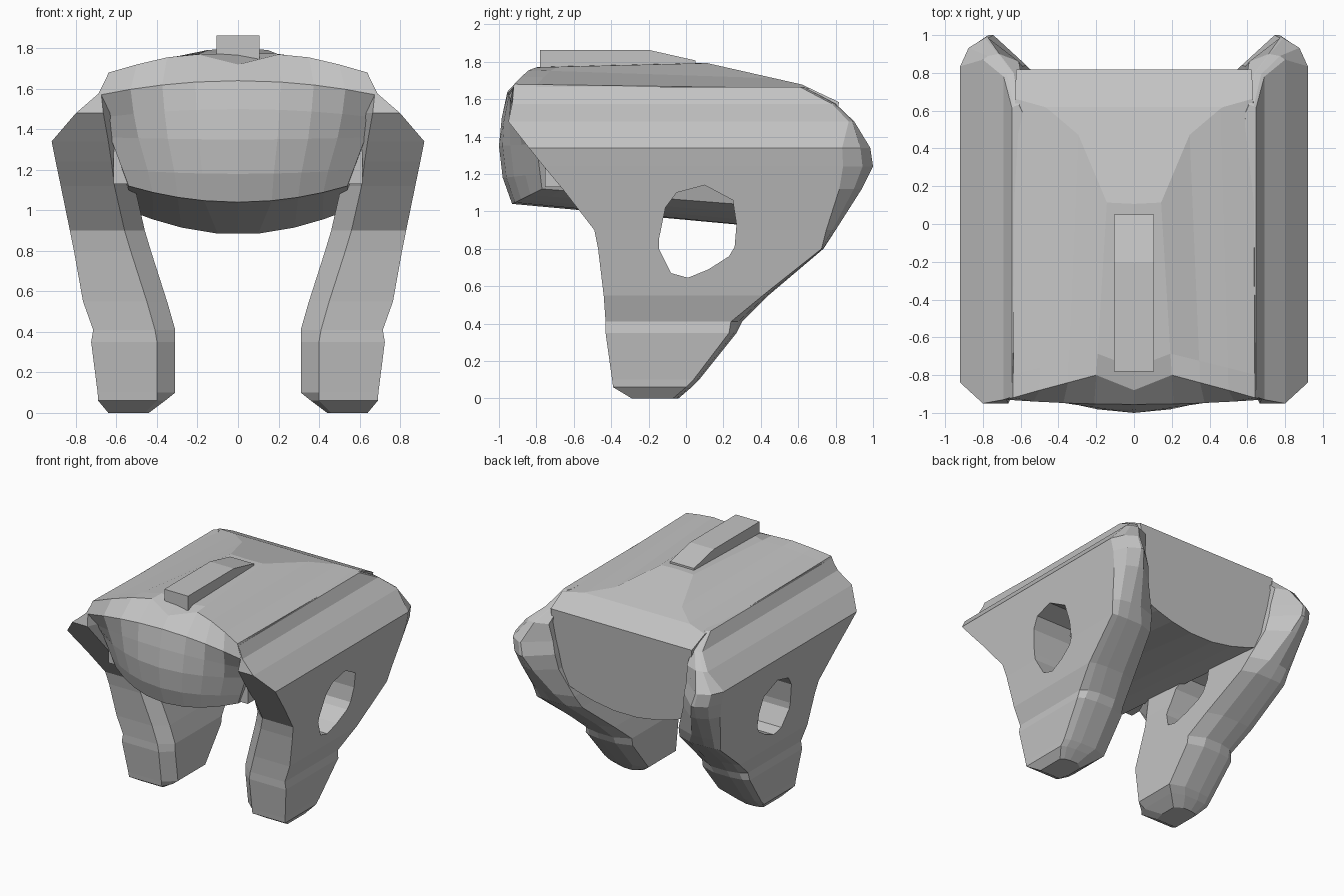
import bpy, bmesh
from mathutils import Vector

if "Cube" in bpy.data.objects:
    bpy.data.objects.remove(bpy.data.objects["Cube"])

grey = bpy.data.materials.new("light grey")
grey.diffuse_color = (0.55, 0.55, 0.55, 1)
grey.use_nodes = True
grey.node_tree.nodes["Principled BSDF"].inputs["Base Color"].default_value = grey.diffuse_color


def finish(bm, name):
    bmesh.ops.recalc_face_normals(bm, faces=bm.faces)
    me = bpy.data.meshes.new(name)
    bm.to_mesh(me)
    bm.free()
    me.materials.append(grey)
    ob = bpy.data.objects.new(name, me)
    bpy.context.collection.objects.link(ob)
    return ob


def loft(rings, cap_start=True):
    bm = bmesh.new()
    vs = [[bm.verts.new(p) for p in r] for r in rings]
    n = len(vs[0])
    for a, b in zip(vs, vs[1:]):
        for i in range(n):
            j = (i + 1) % n
            bm.faces.new((a[i], a[j], b[j], b[i]))
    if cap_start:
        bm.faces.new(vs[0])
    bm.faces.new(vs[-1])
    return bm


def box(x0, x1, y0, y1, z0, z1):
    return loft([[(x0, y0, z), (x1, y0, z), (x1, y1, z), (x0, y1, z)] for z in (z0, z1)])


def slope_cut(bm):
    # two sloping planes at the rear of the roof, shared by the body and its ridge
    for co, slope in (((0, -0.22, 1.868), 0.226), ((0, 0.62, 1.678), 0.475)):
        res = bmesh.ops.bisect_plane(bm, geom=bm.verts[:] + bm.edges[:] + bm.faces[:],
                                     plane_co=Vector(co), plane_no=Vector((0, slope, 1)),
                                     clear_outer=True)
        edges = [e for e in res["geom_cut"] if isinstance(e, bmesh.types.BMEdge) and e.is_boundary]
        if edges:
            bmesh.ops.contextual_create(bm, geom=edges)


def mirror(ob):
    ob.modifiers.new("mirror", 'MIRROR').use_axis[0] = True


def both_sides(half):
    return half + [(-x, y, z) for x, y, z in half[-2:0:-1]]


# Front bulge, right half: rows of (z centre, z edge, half width, y centre, y edge)
us = (0, 0.31, 0.55, 0.78, 1)
rows = [(1.04, 1.12, 0.54, -0.93, -0.77), (1.18, 1.20, 0.57, -0.98, -0.78),
        (1.35, 1.36, 0.63, -1.00, -0.80), (1.50, 1.46, 0.66, -0.985, -0.85),
        (1.64, 1.57, 0.68, -0.955, -0.93)]
grid = [[(u * w, yc + (ye - yc) * u * u, zc + (ze - zc) * u * u) for u in us]
        for zc, ze, w, yc, ye in rows]
grid.append([(0, -0.88, 1.72), (0.2, -0.80, 1.77), (0.35, -0.84, 1.755),
             (0.5, -0.88, 1.72), (0.64, -0.92, 1.68)])

# Body: shell from the bulge's outline to the flat back wall
front = grid[5] + [grid[r][4] for r in (4, 3, 2, 1)] + grid[0][::-1]
back = [(x, 0.82 - 0.06 * (1.6 - min(z, 1.6)) / 0.7, z) for x, z in
        [(0, 1.81), (0.1, 1.81), (0.28, 1.70), (0.45, 1.675), (0.63, 1.655), (0.62, 1.55),
         (0.61, 1.46), (0.60, 1.30), (0.57, 1.10), (0.54, 1.0), (0.42, 0.955), (0.28, 0.915),
         (0.1, 0.885), (0, 0.885)]]
second = [tuple(Vector(a).lerp(Vector(b), 0.07)) for a, b in zip(front, back)]
second[0] = (0, -0.76, 1.775)
bm = loft([both_sides(front), both_sides(second), both_sides(back)], cap_start=False)
slope_cut(bm)
for s in (1, -1):
    vs = [[bm.verts.new((s * x, y, z)) for x, y, z in row] for row in grid]
    for a, b in zip(vs, vs[1:]):
        for i in range(4):
            bm.faces.new((a[i], a[i + 1], b[i + 1], b[i]))
bmesh.ops.remove_doubles(bm, verts=bm.verts[:], dist=0.0005)
finish(bm, "body")

# Raised ridge on the roof
bm = box(-0.105, 0.105, -0.78, 0.05, 1.7, 1.864)
slope_cut(bm)
finish(bm, "roof_ridge")

# Small blocks beside the front bulge
mirror(finish(box(0.5, 0.615, -0.755, -0.45, 1.13, 1.36), "cheek_block"))

# Side legs: z, front y, back y, inner x, front inner x, outer x, back chamfer, inner tip fraction
levels = [
    (0.00, -0.29, -0.04, 0.44, 0.46, 0.64, 0.03, 0.3),
    (0.06, -0.39, 0.03, 0.36, 0.40, 0.69, 0.03, 0.3),
    (0.10, -0.395, 0.07, 0.31, 0.40, 0.693, 0.03, 0.3),
    (0.35, -0.43, 0.27, 0.31, 0.40, 0.725, 0.04, 0.3),
    (0.41, -0.43, 0.30, 0.31, 0.41, 0.715, 0.06, 0.3),
    (0.55, -0.44, 0.44, 0.35, 0.45, 0.765, 0.03, 0.3),
    (0.80, -0.47, 0.735, 0.43, 0.53, 0.81, 0.01, 0.3),
    (0.90, -0.49, 0.80, 0.46, 0.56, 0.83, 0.05, 0.4),
    (1.12, -0.66, 0.94, 0.51, 0.61, 0.875, 0.12, 0.52),
    (1.24, -0.76, 1.00, 0.53, 0.625, 0.90, 0.16, 0.58),
    (1.34, -0.84, 0.985, 0.55, 0.64, 0.92, 0.15, 0.6),
    (1.48, -0.95, 0.90, 0.57, 0.665, 0.80, 0.03, 0.62),
    (1.575, -0.93, 0.80, 0.55, 0.675, 0.69, 0.02, 0.62),
    (1.665, -0.915, 0.63, 0.55, 0.635, 0.645, 0.02, 0.62),
]
rings = []
for z, yf, yb, xi, xf, xo, c, f in levels:
    w = xo - xi
    yi = yf + (0.08 if z < 1.1 else 0.22)
    rings.append([(xo, yf, z), (xo, yb - c, z), (xo - 0.12 * w, yb - 0.35 * c, z),
                  (xo - 0.35 * w, yb, z), (xi + f * w, yb, z),
                  (xi + (0.04 if z > 1 else 0), yb - max(c, 0.04), z), (xi, yi, z), (xf, yf, z)])
leg = finish(loft(rings), "side_leg")

# Uneven faceted hole through each leg
hole = [(0.10, 1.14), (0.25, 1.06), (0.27, 0.93), (0.26, 0.81), (0.23, 0.76), (0.12, 0.69),
        (0.01, 0.645), (-0.08, 0.67), (-0.145, 0.80), (-0.145, 0.85), (-0.11, 1.02), (-0.05, 1.10)]
cutter = finish(loft([[(x, y, z) for y, z in hole] for x in (0.2, 1.1)]), "hole_cutter")
cutter.hide_render = True
cutter.hide_viewport = True
cut = leg.modifiers.new("hole", 'BOOLEAN')
cut.operation = 'DIFFERENCE'
cut.solver = 'EXACT'
cut.object = cutter
mirror(leg)
